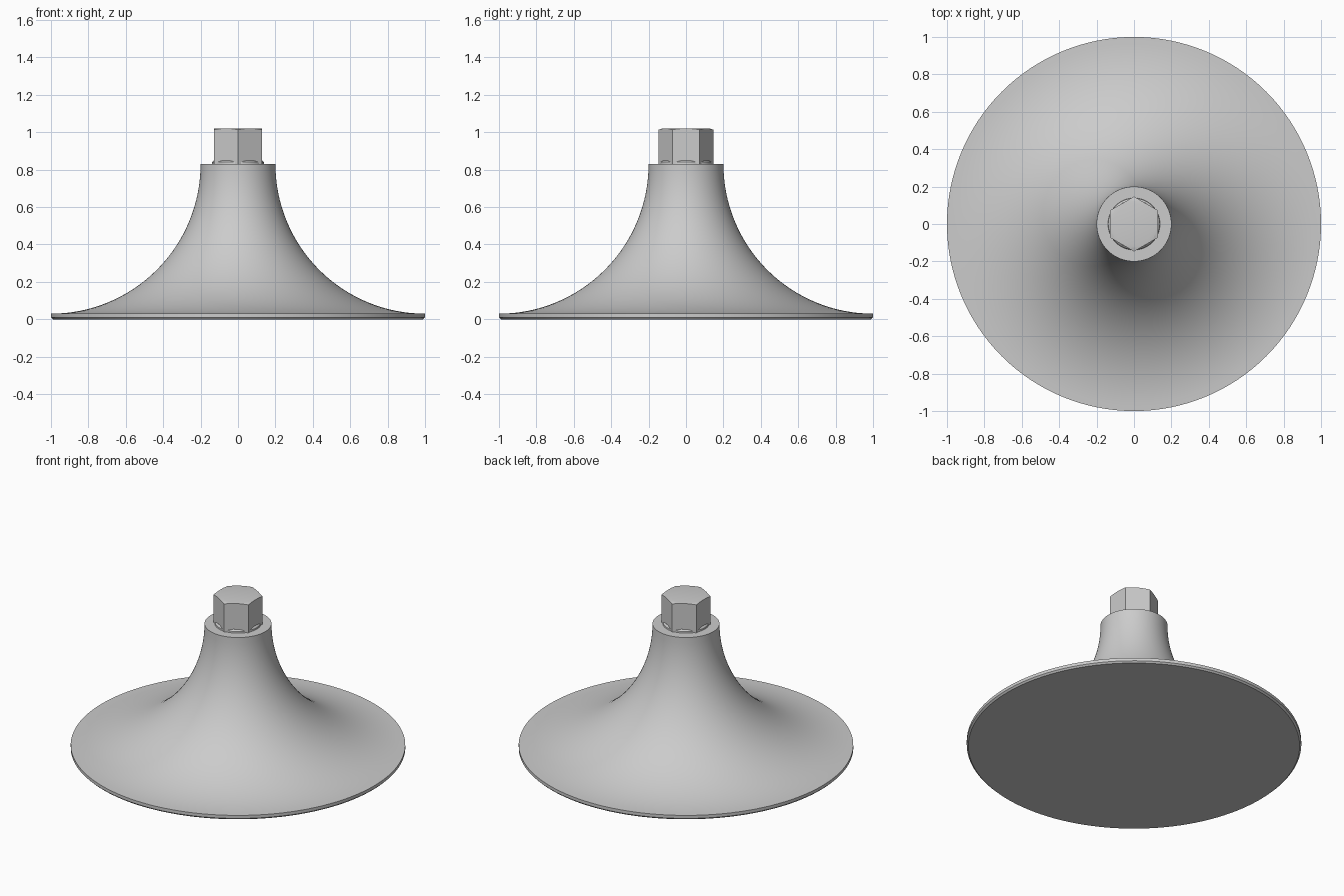
import bpy, bmesh
from math import pi, sin, cos, radians

cube = bpy.data.objects.get("Cube")
if cube:
    bpy.data.objects.remove(cube)

grey = bpy.data.materials.new("plain grey")
grey.use_nodes = True
colour = (0.6, 0.6, 0.6, 1)
grey.diffuse_color = colour
grey.node_tree.nodes["Principled BSDF"].inputs["Base Color"].default_value = colour


def loft(name, rings, segments, angle=30):
    """Skin a stack of rings; each ring maps an angle to (radius, height)."""
    bm = bmesh.new()
    loops = []
    for ring in rings:
        loop = []
        for i in range(segments):
            a = 2 * pi * i / segments
            r, z = ring(a)
            loop.append(bm.verts.new((r * cos(a), r * sin(a), z)))
        loops.append(loop)
    for low, high in zip(loops, loops[1:]):
        for i in range(segments):
            j = (i + 1) % segments
            bm.faces.new((low[i], low[j], high[j], high[i]))
    bm.faces.new(loops[0][::-1])
    bm.faces.new(loops[-1])
    mesh = bpy.data.meshes.new(name)
    bm.to_mesh(mesh)
    bm.free()
    mesh.materials.append(grey)
    obj = bpy.data.objects.new(name, mesh)
    bpy.context.collection.objects.link(obj)
    bpy.ops.object.select_all(action='DESELECT')
    obj.select_set(True)
    bpy.context.view_layer.objects.active = obj
    bpy.ops.object.shade_smooth_by_angle(angle=radians(angle))
    return obj


def circle(r, z):
    return lambda a: (r, z)


# Flared body: thin rim, then a quarter-circle sweep up to the neck
FLARE, NECK_Z = 0.8, 0.83
profile = [(0.99, 0), (1, 0.01)]
for i in range(33):
    t = pi / 2 * i / 32
    profile.append((1 - FLARE * sin(t), NECK_Z - FLARE * cos(t)))
loft("flared_base", [circle(r, z) for r, z in profile], 128)

# Hexagonal stud: corners point along y, top corners slightly eased
APOTHEM, TOP = 0.127, 1.02


def hex_radius(a):
    return APOTHEM / cos((a + pi / 6) % (pi / 3) - pi / 6)


def eased_top(a):
    r = hex_radius(a)
    return r, TOP - 0.3 * (r - APOTHEM)


loft("hex_stud", [lambda a: (hex_radius(a), NECK_Z - 0.02), eased_top,
                  circle(APOTHEM - 0.001, TOP)], 48, 15)

# Small collar at the foot of the stud
loft("stud_collar", [circle(0.14, NECK_Z - 0.01), circle(0.138, NECK_Z + 0.01),
                     circle(0.128, NECK_Z + 0.02)], 48)
